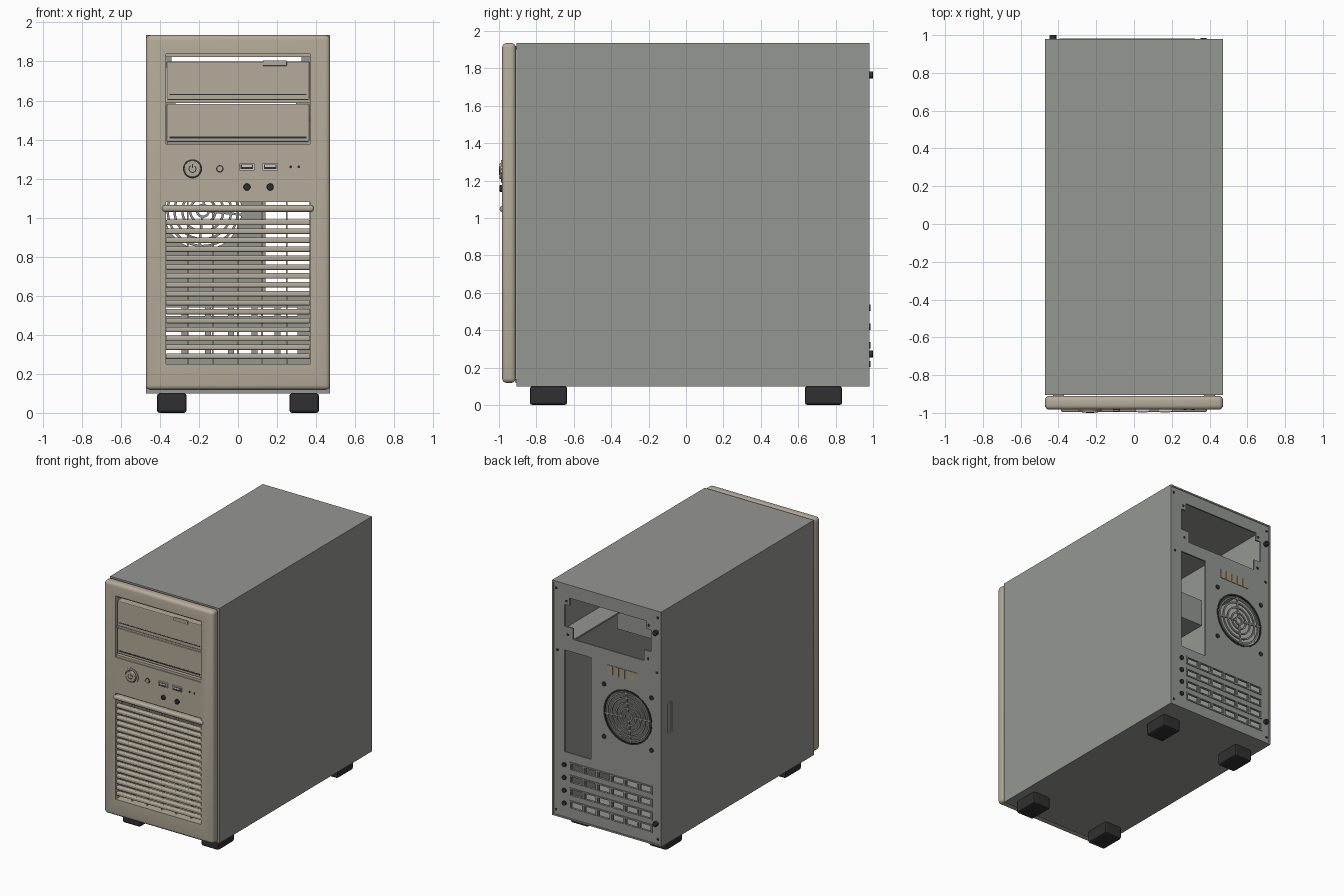
import bpy, bmesh, math
from mathutils import Matrix

if "Cube" in bpy.data.objects:
    bpy.data.objects.remove(bpy.data.objects["Cube"])


def material(name, r, g, b):
    m = bpy.data.materials.new(name)
    m.diffuse_color = (r, g, b, 1)
    m.use_nodes = True
    m.node_tree.nodes["Principled BSDF"].inputs["Base Color"].default_value = m.diffuse_color
    return m


BEIGE = material("beige plastic", 0.46, 0.41, 0.32)
GREY = material("painted steel grey", 0.30, 0.31, 0.29)
BLACK = material("black rubber", 0.03, 0.03, 0.032)
SILVER = material("port metal", 0.62, 0.62, 0.60)
TAN = material("tan label", 0.36, 0.32, 0.22)


def finish(name, bm, mat, bevel=0.0, segs=2):
    me = bpy.data.meshes.new(name)
    bm.to_mesh(me)
    bm.free()
    ob = bpy.data.objects.new(name, me)
    bpy.context.scene.collection.objects.link(ob)
    me.materials.append(mat)
    if bevel:
        md = ob.modifiers.new("bevel", 'BEVEL')
        md.width, md.segments = bevel, segs
    return ob


def add_box(bm, x0, x1, y0, y1, z0, z1):
    m = Matrix.Translation(((x0 + x1) / 2, (y0 + y1) / 2, (z0 + z1) / 2))
    bmesh.ops.create_cube(bm, size=1, matrix=m @ Matrix.Diagonal((x1 - x0, y1 - y0, z1 - z0, 1)))


def boxes(name, items, mat, bevel=0.0, segs=2):
    bm = bmesh.new()
    for b in items:
        add_box(bm, *b)
    return finish(name, bm, mat, bevel, segs)


def add_cyl(bm, x, z, r, y0, y1, n=32):
    m = Matrix.Translation((x, (y0 + y1) / 2, z)) @ Matrix.Rotation(math.pi / 2, 4, 'X')
    bmesh.ops.create_cone(bm, cap_ends=True, segments=n, radius1=r, radius2=r, depth=y1 - y0, matrix=m)


def smooth(ob):
    bpy.ops.object.select_all(action='DESELECT')
    ob.select_set(True)
    bpy.context.view_layer.objects.active = ob
    bpy.ops.object.shade_smooth_by_angle(angle=math.radians(35))


def discs(name, items, mat, bevel=0.0):
    bm = bmesh.new()
    for c in items:
        add_cyl(bm, *c)
    ob = finish(name, bm, mat, bevel)
    smooth(ob)
    return ob


def rings(name, x, y, z, radii, half_w, mat, arc=1.0, n=48):
    """Square-section rings facing along y; arc < 1 leaves a gap at the top."""
    bm = bmesh.new()
    for r in radii:
        prev = first = None
        count = n if arc == 1 else int(n * arc) + 1
        for i in range(count):
            a = math.pi / 2 + math.pi * (1 - arc) + 2 * math.pi * i / n
            sec = [bm.verts.new((x + (r + dr) * math.cos(a), y + dy, z + (r + dr) * math.sin(a)))
                   for dr, dy in ((-half_w, -.005), (half_w, -.005), (half_w, .005), (-half_w, .005))]
            if prev:
                for k in range(4):
                    bm.faces.new((prev[k], prev[k - 3], sec[k - 3], sec[k]))
            first = first or sec
            prev = sec
        if arc == 1:
            for k in range(4):
                bm.faces.new((prev[k], prev[k - 3], first[k - 3], first[k]))
    bmesh.ops.recalc_face_normals(bm, faces=bm.faces)
    ob = finish(name, bm, mat)
    smooth(ob)
    return ob


def cut(ob, cutter):
    """Apply a boolean difference and discard the cutter."""
    md = ob.modifiers.new("cut", 'BOOLEAN')
    md.object, md.operation, md.solver = cutter, 'DIFFERENCE', 'EXACT'
    bpy.context.view_layer.update()
    ev = ob.evaluated_get(bpy.context.evaluated_depsgraph_get())
    me = bpy.data.meshes.new_from_object(ev)
    ob.modifiers.clear()
    ob.data = me
    bpy.data.objects.remove(cutter)


W = 0.472          # half width of the case
T = 0.012          # sheet thickness
IN = 0.37          # half width of front openings

# --- Steel case: top, floor and side panels
boxes("top_panel", [(-W, W, -.905, .98, 1.935 - T, 1.935)], GREY)
boxes("floor_panel", [(-W, W, -.905, .98, .10, .10 + T)], GREY)
boxes("right_side_panel", [(W - T, W, -.905, .98, .10 + T, 1.935 - T)], GREY)
left = boxes("left_side_panel", [(-W, T - W, -.905, .98, .10 + T, 1.935 - T)], GREY)
cut(left, boxes("grip_cutter", [(-W - .1, -W + .1, .845, .895, .95, 1.19)], GREY))
boxes("grip_recess", [(-W + T, -W + .03, .835, .905, .94, 1.20)], GREY)

# --- Chassis front frame behind the bezel
frame = boxes("chassis_front_frame", [(-W + T, W - T, -.90, -.89, .112, 1.923)], GREY)
cut(frame, boxes("frame_cutter", [(-IN, IN, -1, -.8, 1.36, 1.84), (-IN, IN, -1, -.8, .25, 1.09)], GREY))

# --- Rear panel with power supply, port, fan and slot openings
FX, FZ, FR = -.18, 1.035, .20
slots = [.519 - .10 * i for i in range(4)]
rear = boxes("rear_panel", [(-W + T, W - T, .963, .975, .112, 1.923)], GREY)
bm = bmesh.new()
add_box(bm, -.38, .366, .9, 1.1, 1.515, 1.83)
add_box(bm, .14, .366, .9, 1.1, .62, 1.415)
add_cyl(bm, FX, FZ, FR, .9, 1.1, 48)
for z in slots:
    for k in range(6):
        x = .262 - k * .119
        add_box(bm, x - .044, x + .044, .9, 1.1, z - .022, z + .022)
cut(rear, finish("rear_cutter", bm, GREY))
boxes("supply_mount_tabs", [(.296, .37, .963, .975, 1.51, 1.60), (-.385, -.32, .963, .975, 1.51, 1.60),
                            (.325, .37, .963, .975, 1.77, 1.835), (-.385, -.34, .963, .975, 1.77, 1.835)], GREY)

# Raised frames of the expansion slot covers
covers = []
for z in slots:
    for s in (-1, 1):
        covers.append((-.392, .322, .975, .981, z + s * .028 - .005, z + s * .028 + .005))
    for k in range(7):
        x = .3165 - k * .1175
        covers.append((x - .005, x + .005, .975, .981, z - .023, z + .023))
boxes("slot_covers", covers, GREY)

# Stamped fan guard
rings("fan_guard_rings", FX, .969, FZ, (.065, .105, .145, .18), .006, GREY)
bm = bmesh.new()
for q in range(4):
    seg = bmesh.new()
    add_box(seg, .03, FR + .004, -.005, .005, -.006, .006)
    seg.transform(Matrix.Translation((FX, .969, FZ)) @ Matrix.Rotation(q * math.pi / 2 + .1, 4, 'Y'))
    tmp = bpy.data.meshes.new("spoke")
    seg.to_mesh(tmp)
    seg.free()
    bm.from_mesh(tmp)
    bpy.data.meshes.remove(tmp)
finish("fan_guard_spokes", bm, GREY)
rings("fan_guard_hub", FX, .969, FZ, (.03,), .006, GREY)
rings("fan_rim", FX, .973, FZ, (FR + .004,), .006, BLACK)

# Rear screws, holes and label
discs("fan_screws", [(FX + sx * .205, FZ + sz * .205, .018, .974, .980, 16)
                     for sx in (-1, 1) for sz in (-1, 1)], BLACK)
discs("slot_screws", [(.368, z, .017, .974, .986, 16) for z in slots], BLACK)
discs("thumb_screws", [(-.428, z, .019, .974, 1.0, 20) for z in (1.765, .272)], BLACK, .003)
discs("rear_rivets", [(x, z, .010, .974, .978, 12) for x, z in
                      ((.34, 1.54), (-.355, 1.54), (.35, 1.80), (-.36, 1.80), (.44, 1.88), (-.44, 1.88),
                       (.43, 1.40), (-.43, 1.45), (.44, .15), (-.44, .15))], BLACK)
boxes("rear_label", [(-.26 + i * .052, -.212 + i * .052, .974, .979, 1.33, 1.40) for i in range(5)], TAN)

# --- Interior: drive body and power supply shelf rails
boxes("drive_body", [(-.36, .36, -.90, .34, 1.34, 1.55)], GREY)
boxes("supply_shelf", [(.30, W - T, .34, .963, 1.495, 1.507), (-W + T, -.40, .34, .963, 1.495, 1.507)], GREY)

# --- Front bezel
bezel = boxes("front_bezel", [(-W, W, -.983, -.91, .118, 1.935)], BEIGE, .024, 4)
cut(bezel, boxes("bezel_cutter", [(-IN, IN, -1.1, -.8, 1.36, 1.838), (-IN, IN, -1.1, -.8, .25, 1.08)], BEIGE))
smooth(bezel)
boxes("bezel_clips", [(s * .40 - .03, s * .40 + .03, -.915, -.895, z, z + .02)
                      for s in (-1, 1) for z in (.12, 1.90)], BEIGE)

# Drive bay covers, grooves and eject button
boxes("drive_covers", [(-.366, .366, -.972, -.915, 1.603, 1.80),
                       (-.366, .366, -.972, -.915, 1.388, 1.583)], BEIGE, .006)
boxes("bay_dividers", [(-IN, IN, -.965, -.915, 1.586, 1.60), (-IN, IN, -.977, -.915, 1.36, 1.378),
                       (-IN, IN, -.965, -.915, 1.824, 1.838)], BEIGE)
boxes("drive_grooves", [(-.35, .35, -.9735, -.970, 1.628, 1.634),
                        (-.35, .35, -.9735, -.970, 1.406, 1.416)], BLACK)
boxes("eject_button", [(.127, .25, -.981, -.965, 1.777, 1.805)], BEIGE, .004)

# Grille slats, handle bar and vertical ribs
boxes("grille_slats", [(-IN - .002, IN + .002, -.976, -.94, .276 + i * .0457, .304 + i * .0457)
                       for i in range(16)], BEIGE, .009, 3)
boxes("grille_top_bar", [(-.388, .388, -.996, -.945, 1.03, 1.064)], BEIGE, .014, 4)
boxes("grille_ribs", [(x - .004, x + .004, -.94, -.915, .25, 1.08)
                      for x in (-.258, -.129, 0, .123, .25)], BEIGE)

# --- Control panel: buttons, ports, jacks and lights
PX, PZ = -.233, 1.25
rings("power_button_surround", PX, -.984, PZ, (.055,), .006, BEIGE)
rings("power_button_gap", PX, -.980, PZ, (.046,), .004, BLACK)
discs("power_button", [(PX, PZ, .043, -.998, -.975, 40)], BEIGE, .005)
rings("power_symbol_arc", PX, -.9945, PZ, (.018,), .0025, BLACK, .8, 40)
boxes("power_symbol_bar", [(PX - .0025, PX + .0025, -.9995, -.997, PZ + .004, PZ + .026)], BLACK)
discs("reset_button_gap", [(-.093, PZ, .019, -.985, -.975)], BLACK)
discs("reset_button", [(-.093, PZ, .0155, -.993, -.975)], BEIGE, .003)
ports = (.046, .165)
boxes("usb_shells", [(x - .039, x + .039, -.993, -.975, 1.242, 1.277) for x in ports], SILVER)
boxes("usb_openings", [(x - .032, x + .032, -.995, -.99, 1.248, 1.271) for x in ports], BLACK)
boxes("usb_tongues", [(x - .026, x + .026, -.997, -.99, 1.259, 1.269) for x in ports], SILVER)
discs("audio_jacks", [(x, 1.157, .018, -.996, -.975, 20) for x in ports], BLACK, .003)
discs("indicator_lights", [(x, 1.26, .007, -.986, -.975, 12) for x in (.27, .312)], BLACK)

# --- Rubber feet
for sx, side in ((-1, "left"), (1, "right")):
    for sy, end in ((-1, "front"), (1, "rear")):
        x, y = sx * .339, sy * .735
        boxes(f"foot_{end}_{side}", [(x - .076, x + .076, y - .1, y + .1, 0, .10)], BLACK, .014, 2)
